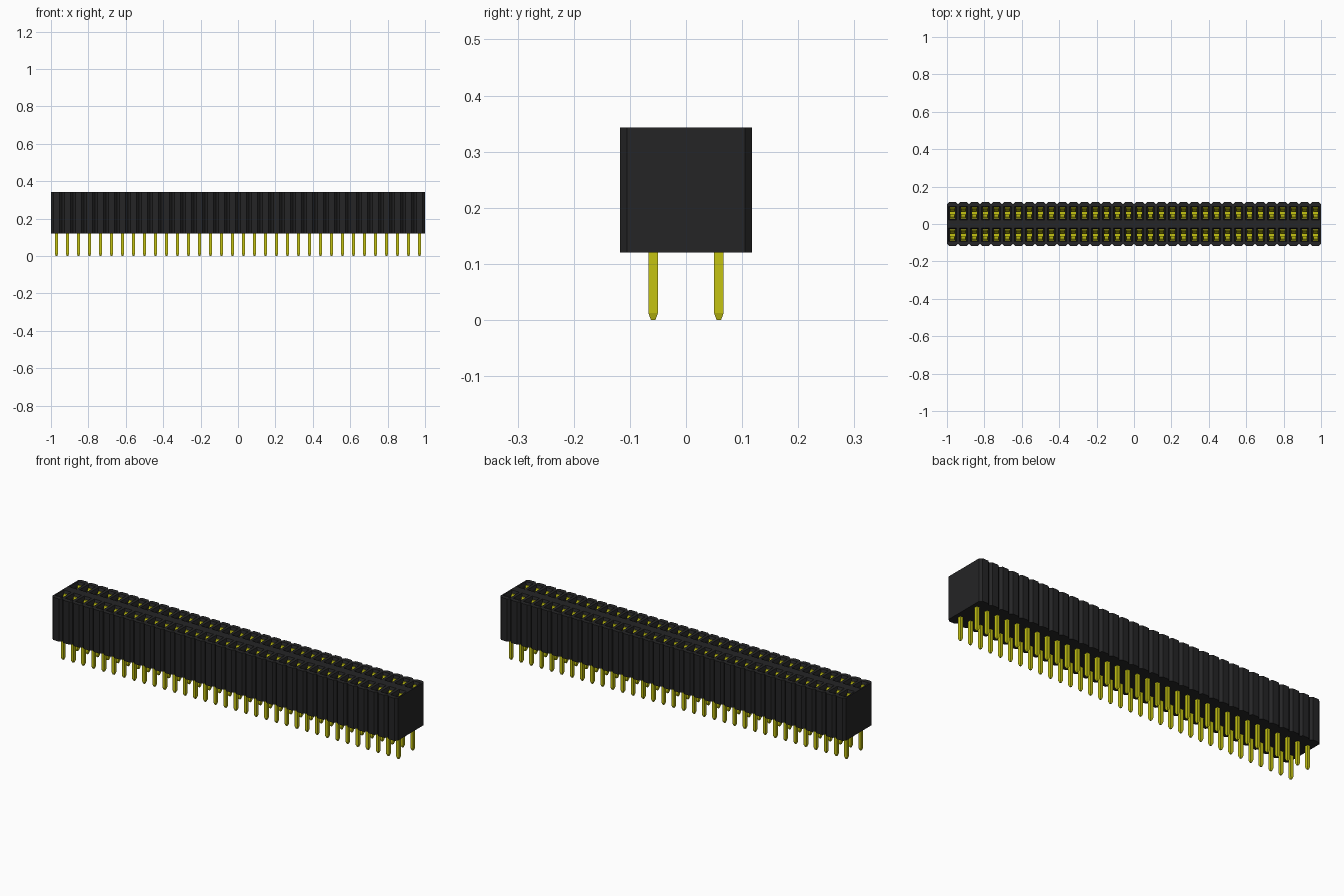
import bpy
import bmesh

cube = bpy.data.objects.get("Cube")
if cube:
    bpy.data.objects.remove(cube, do_unlink=True)

COUNT = 34
PITCH = 2 / COUNT
ROW_Y = 0.0585
BASE, TOP = 0.12, 0.343
HALF_DEPTH, NOTCH = 0.118, 0.0125
COLUMNS = [-1 + PITCH * (i + 0.5) for i in range(COUNT)]


def material(name, color):
    mat = bpy.data.materials.new(name)
    mat.use_nodes = True
    mat.diffuse_color = (*color, 1)
    mat.node_tree.nodes["Principled BSDF"].inputs["Base Color"].default_value = (*color, 1)
    return mat


black = material("black plastic", (0.018, 0.018, 0.019))
gold = material("yellow gold metal", (0.56, 0.55, 0.006))


def finish(bm, name, mat):
    bmesh.ops.recalc_face_normals(bm, faces=bm.faces)
    mesh = bpy.data.meshes.new(name)
    bm.to_mesh(mesh)
    bm.free()
    mesh.materials.append(mat)
    obj = bpy.data.objects.new(name, mesh)
    bpy.context.collection.objects.link(obj)
    return obj


def loft(bm, x, sections):
    """Stack rectangles given as (y, z, half x, half y) and cap both ends."""
    rings = []
    for y, z, hx, hy in sections:
        rings.append([bm.verts.new((x + sx * hx, y + sy * hy, z))
                      for sx, sy in ((-1, -1), (1, -1), (1, 1), (-1, 1))])
    for a, b in zip(rings, rings[1:]):
        for i in range(4):
            j = (i + 1) % 4
            bm.faces.new((a[i], a[j], b[j], b[i]))
    bm.faces.new(rings[0])
    bm.faces.new(rings[-1])


# Housing: a bar with a notch between neighbouring positions on both long sides
outline = []
for x in COLUMNS:
    h = PITCH / 2
    outline += [(x - h, NOTCH - HALF_DEPTH), (x - h + NOTCH, -HALF_DEPTH),
                (x + h - NOTCH, -HALF_DEPTH)]
outline.append((1, NOTCH - HALF_DEPTH))
outline += [(-x, -y) for x, y in outline]
bm = bmesh.new()
bottom = bm.faces.new([bm.verts.new((x, y, BASE)) for x, y in outline])
side = bmesh.ops.extrude_face_region(bm, geom=[bottom], use_keep_orig=True)
for v in side["geom"]:
    if isinstance(v, bmesh.types.BMVert):
        v.co.z = TOP
housing = finish(bm, "housing", black)

# Funnel-mouthed sockets cut into the top
bm = bmesh.new()
for x in COLUMNS:
    for y in (-ROW_Y, ROW_Y):
        loft(bm, x, [(y, BASE + 0.03, 0.016, 0.031), (y, TOP - 0.014, 0.016, 0.031),
                     (y, TOP + 0.002, 0.022, 0.037)])
cutter = finish(bm, "socket_cutter", black)
cutter.hide_render = True
cut = housing.modifiers.new("sockets", "BOOLEAN")
cut.operation = "DIFFERENCE"
cut.solver = "EXACT"
cut.object = cutter
bpy.context.view_layer.objects.active = housing
bpy.ops.object.modifier_apply(modifier=cut.name)
bpy.data.objects.remove(cutter, do_unlink=True)

# Pins with tapered tips, and a pair of pinched spring leaves in every socket
pins, leaves = bmesh.new(), bmesh.new()
for x in COLUMNS:
    for y in (-ROW_Y, ROW_Y):
        loft(pins, x, [(y, 0, 0.004, 0.004), (y, 0.012, 0.008, 0.0085),
                       (y, BASE + 0.035, 0.008, 0.0085)])
        loft(leaves, x, [(y, BASE + 0.031, 0.014, 0.029), (y, BASE + 0.037, 0.014, 0.029)])
        for s in (-1, 1):
            loft(leaves, x, [(y + s * 0.024, BASE + 0.035, 0.013, 0.003),
                             (y + s * 0.024, BASE + 0.1, 0.013, 0.003),
                             (y + s * 0.008, TOP - 0.05, 0.012, 0.003),
                             (y + s * 0.024, TOP - 0.012, 0.012, 0.003)])
finish(pins, "pins", gold)
finish(leaves, "contact_springs", gold)
